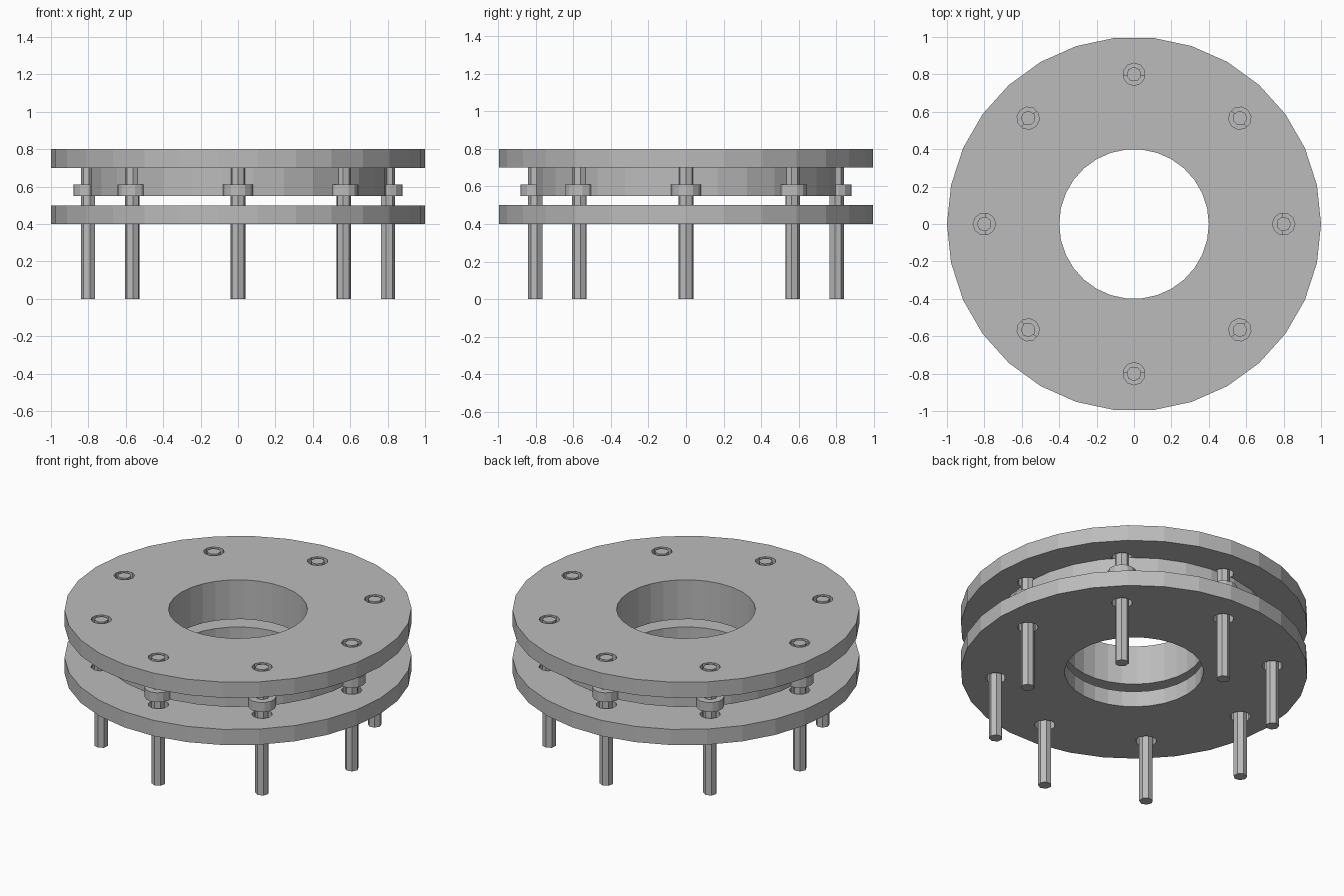
import bpy, bmesh, math
from mathutils import Matrix

if "Cube" in bpy.data.objects:
    bpy.data.objects.remove(bpy.data.objects["Cube"], do_unlink=True)

GREY = (0.5, 0.5, 0.5, 1)
steel = bpy.data.materials.new("grey steel")
steel.use_nodes = True
steel.diffuse_color = GREY
steel.node_tree.nodes["Principled BSDF"].inputs["Base Color"].default_value = GREY

BOLTS = 8
BOLT_CIRCLE = 0.8


def make_object(name, bm):
    bmesh.ops.recalc_face_normals(bm, faces=bm.faces[:])
    mesh = bpy.data.meshes.new(name)
    bm.to_mesh(mesh)
    bm.free()
    mesh.materials.append(steel)
    obj = bpy.data.objects.new(name, mesh)
    bpy.context.collection.objects.link(obj)
    return obj


def ring(name, inner, outer, bottom, top, sides=30):
    """Spin a rectangular section into a flat ring."""
    bm = bmesh.new()
    section = [(inner, bottom), (outer, bottom), (outer, top), (inner, top)]
    loops = []
    for i in range(sides):
        a = 2 * math.pi * i / sides
        loops.append([bm.verts.new((r * math.cos(a), r * math.sin(a), z)) for r, z in section])
    for i in range(sides):
        here, after = loops[i], loops[(i + 1) % sides]
        for k in range(4):
            n = (k + 1) % 4
            bm.faces.new((here[k], here[n], after[n], after[k]))
    return make_object(name, bm)


def add_prism(bm, radius, bottom, top, sides, angle):
    """Prism on the bolt circle, with one corner pointing outwards."""
    place = Matrix.Rotation(angle, 4, "Z") @ Matrix.Translation((BOLT_CIRCLE, 0, 0))
    rims = []
    for z in (bottom, top):
        rims.append([bm.verts.new(place @ Matrix.Rotation(2 * math.pi * i / sides, 4, "Z")
                                  @ Matrix.Translation((radius, 0, z)).translation)
                     for i in range(sides)])
    low, high = rims
    bm.faces.new(low[::-1])
    bm.faces.new(high)
    for i in range(sides):
        n = (i + 1) % sides
        bm.faces.new((low[i], low[n], high[n], high[i]))


# Flange plates and the raised hub under the upper one
upper_plate = ring("upper_plate", 0.4, 1.0, 0.7, 0.8)
lower_plate = ring("lower_plate", 0.4, 1.0, 0.4, 0.5)
ring("hub_ring", 0.4, 0.8, 0.55, 0.7)

# Clearance holes through both plates
bm = bmesh.new()
for i in range(BOLTS):
    add_prism(bm, 0.06, 0.3, 0.9, 10, 2 * math.pi * i / BOLTS)
cutter = make_object("hole_cutter", bm)
cutter.hide_render = True
cutter.hide_set(True)
for plate in (upper_plate, lower_plate):
    cut = plate.modifiers.new("bolt_holes", "BOOLEAN")
    cut.operation = "DIFFERENCE"
    cut.solver = "EXACT"
    cut.object = cutter

# Bolt pins, each with its collar
for i in range(BOLTS):
    angle = 2 * math.pi * i / BOLTS
    for name, radius, bottom, top, sides in (("bolt_pin", 0.04, 0, 0.8, 7),
                                             ("bolt_collar", 0.08, 0.55, 0.61, 13)):
        bm = bmesh.new()
        add_prism(bm, radius, bottom, top, sides, angle)
        make_object(f"{name}_{i + 1}", bm)
